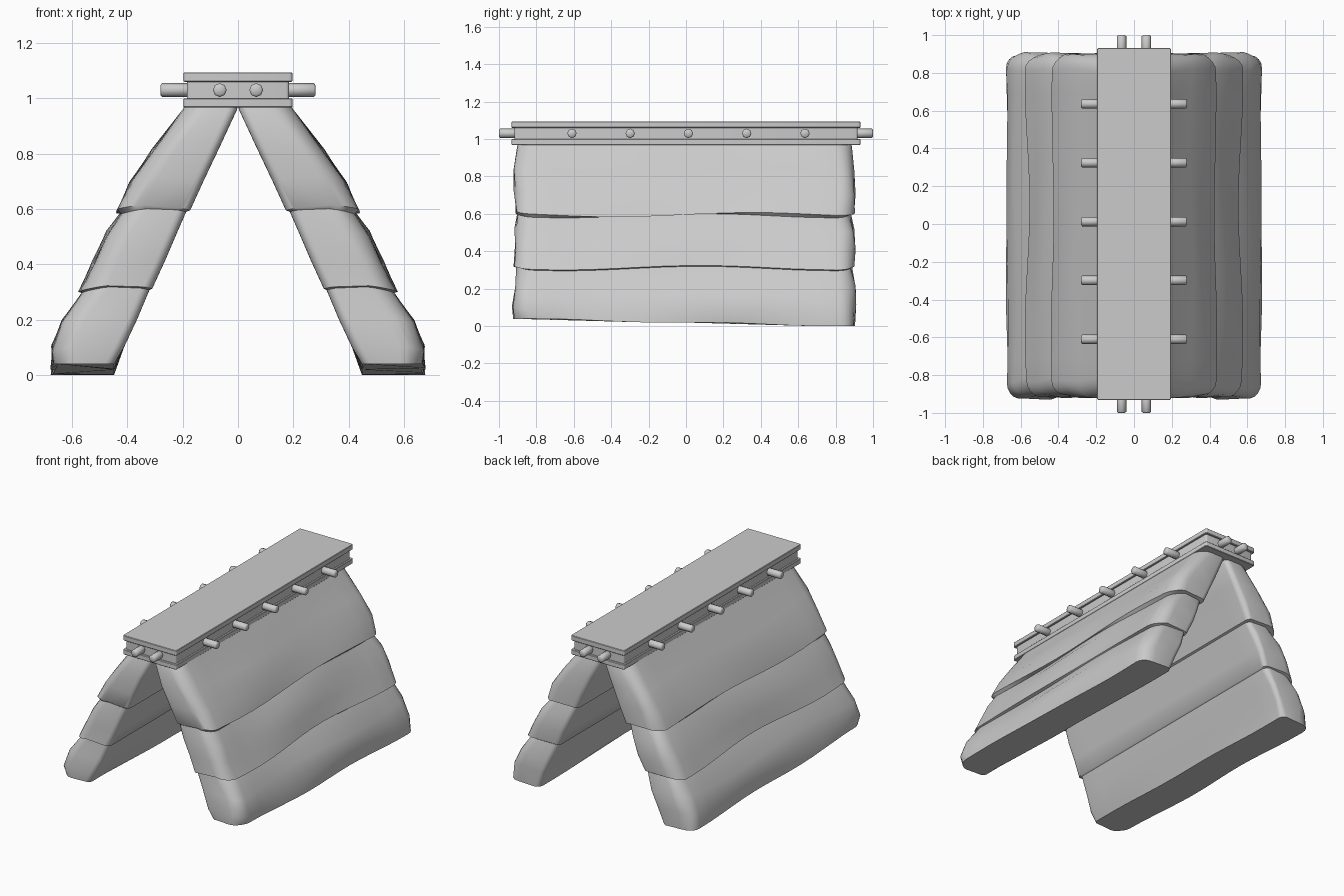
import bpy, bmesh
from math import sin, cos, pi
from mathutils import Matrix

if "Cube" in bpy.data.objects:
    bpy.data.objects.remove(bpy.data.objects["Cube"])


def finish(bm, name, angle=35):
    bmesh.ops.recalc_face_normals(bm, faces=bm.faces[:])
    me = bpy.data.meshes.new(name)
    bm.to_mesh(me)
    bm.free()
    ob = bpy.data.objects.new(name, me)
    bpy.context.collection.objects.link(ob)
    bpy.ops.object.select_all(action='DESELECT')
    ob.select_set(True)
    bpy.context.view_layer.objects.active = ob
    bpy.ops.object.shade_smooth_by_angle(angle=angle * pi / 180)
    return ob


def board(name, hx, hy, z0, z1, bevel):
    bm = bmesh.new()
    bmesh.ops.create_cube(bm, size=1, matrix=Matrix.Translation((0, 0, (z0 + z1) / 2))
                          @ Matrix.Diagonal((2 * hx, 2 * hy, z1 - z0, 1)))
    upright = [e for e in bm.edges if abs(e.verts[0].co.z - e.verts[1].co.z) > 1e-4]
    bmesh.ops.bevel(bm, geom=upright, offset=0.012, segments=3, profile=0.5, affect='EDGES')
    rim = [e for e in bm.edges if abs(e.verts[0].co.z - e.verts[1].co.z) < 1e-4]
    bmesh.ops.bevel(bm, geom=rim, offset=bevel, segments=1, affect='EDGES')
    return finish(bm, name)


# Ridge cap: top and bottom boards around a recessed core
board("ridge_top_board", 0.197, 0.932, 1.06, 1.094, 0.003)
board("ridge_core", 0.185, 0.918, 0.985, 1.07, 0.003)
board("ridge_bottom_board", 0.197, 0.932, 0.967, 1.0, 0.003)


# Pegs: eight-sided, chamfered ends
def peg(name, p, q):
    d = q - p
    bm = bmesh.new()
    bmesh.ops.create_cone(bm, cap_ends=True, segments=8, radius1=0.025, radius2=0.025,
                          depth=d.length)
    ends = [e for e in bm.edges if abs(e.verts[0].co.z - e.verts[1].co.z) < 1e-4]
    bmesh.ops.bevel(bm, geom=ends, offset=0.006, segments=1, affect='EDGES')
    rot = d.to_track_quat('Z', 'Y').to_matrix().to_4x4()
    bm.transform(Matrix.Translation((p + q) / 2) @ rot)
    return finish(bm, name, 50)


from mathutils import Vector
for s, side in ((-1, "left"), (1, "right")):
    for i in range(5):
        y = -0.61 + 0.3115 * i
        peg(f"{side}_peg_{i + 1}", Vector((s * 0.15, y, 1.03)), Vector((s * 0.28, y, 1.03)))
for s, end in ((-1, "front"), (1, "back")):
    for i, x in enumerate((-0.066, 0.066)):
        peg(f"{end}_peg_{i + 1}", Vector((x, s * 0.88, 1.03)), Vector((x, s * 1.0, 1.03)))


# Thatch slope: horizontal rings (z, inner x, outer x, half length)
RINGS = [(1.0, -0.0, 0.175, 0.88), (0.96, 0.003, 0.2, 0.895), (0.82, 0.068, 0.305, 0.91),
         (0.70, 0.125, 0.385, 0.91), (0.595, 0.173, 0.432, 0.905), (0.59, 0.187, 0.415, 0.89),
         (0.51, 0.222, 0.475, 0.905), (0.41, 0.265, 0.522, 0.91), (0.312, 0.31, 0.566, 0.908),
         (0.307, 0.32, 0.552, 0.894), (0.2, 0.365, 0.63, 0.91), (0.1, 0.412, 0.672, 0.917),
         (0.02, 0.448, 0.672, 0.91)]


def outline(x0, x1, h):
    # rounded rectangle with softer outer corners
    pts = []
    for cx, cy, r, a0 in ((x1, -h, 0.085, -pi / 2), (x1, h, 0.085, 0),
                          (x0, h, 0.035, pi / 2), (x0, -h, 0.035, pi)):
        ox = cx - r if cx == x1 else cx + r
        oy = cy - r if cy > 0 else cy + r
        corner = [(ox + r * cos(a0 + k * pi / 10), oy + r * sin(a0 + k * pi / 10))
                  for k in range(6)]
        if pts and corner[0][1] * pts[-1][1] < 0:
            (ax, ay), (bx, by) = pts[-1], corner[0]
            pts += [(ax + (bx - ax) * k / 14, ay + (by - ay) * k / 14) for k in range(1, 14)]
        pts += corner
    (ax, ay), (bx, by) = pts[-1], pts[0]
    mid = [(ax + (bx - ax) * k / 14, ay + (by - ay) * k / 14) for k in range(1, 14)]
    return pts + (mid if ay * by < 0 else [])


bm = bmesh.new()
loops = []
for i, (z, x0, x1, h) in enumerate(RINGS):
    loop = []
    for x, y in outline(x0, x1, h):
        t = (x - x0) / (x1 - x0)
        wave = 0 if i < 2 else 1
        zz = z + wave * (0.012 * sin(4.3 * y + 0.6 * (i // 5) * 2) * t
                         + 0.016 * sin(pi * min(max(t, 0), 1)) * (i < 12))
        if i == len(RINGS) - 1:
            zz = max(0, 0.019 - 0.022 * y + 0.004 * sin(7 * y))
        xx = x + wave * t * 0.007 * sin(5 * y + 1.3 * i)
        # thickness follows the slope when the rim is moved up or down
        xx -= 0.48 * (zz - z) * wave * (i < 12)
        yy = y - 0.008 + wave * 0.006 * sin(9 * t + 2 * i) * (abs(y) > h - 0.1)
        loop.append(bm.verts.new((xx, yy, zz)))
    loops.append(loop)
n = len(loops[0])
for a, b in zip(loops, loops[1:]):
    for k in range(n):
        bm.faces.new((a[k], a[(k + 1) % n], b[(k + 1) % n], b[k]))
bm.faces.new(loops[0])
bm.faces.new(loops[-1])
slope = finish(bm, "thatch_slopes", 40)
mirror = slope.modifiers.new("Mirror", 'MIRROR')
mirror.use_mirror_merge = False
